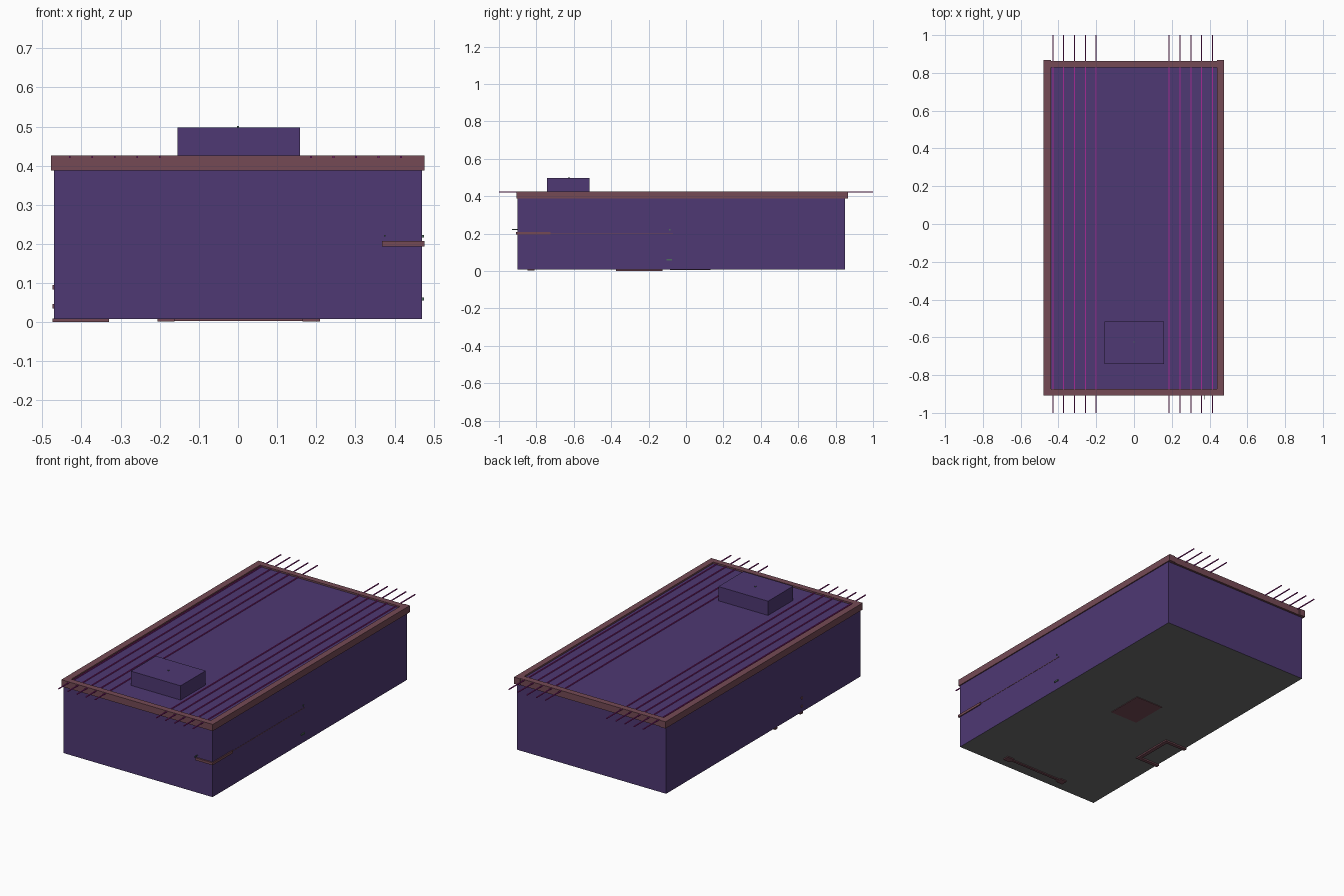
import bpy, bmesh
from mathutils import Matrix, Vector


def material(name, rgb):
    """Flat colour from 0-255 sRGB, stored as linear."""
    lin = [((c / 255 + 0.055) / 1.055) ** 2.4 if c > 10 else c / 255 / 12.92 for c in rgb]
    m = bpy.data.materials.new(name)
    m.diffuse_color = (*lin, 1)
    return m


PURPLE = material("purple", (78, 56, 115))
BROWN = material("dusty brown", (117, 74, 85))
GREY = material("underside grey", (110, 110, 110))
MAGENTA = material("magenta", (165, 42, 148))
GREEN = material("grey green", (80, 110, 95))


def boxes(name, mats, bounds):
    """One object made of boxes given as (x0, x1, y0, y1, z0, z1)."""
    bm = bmesh.new()
    for x0, x1, y0, y1, z0, z1 in bounds:
        centre = Vector((x0 + x1, y0 + y1, z0 + z1)) / 2
        size = Matrix.Diagonal((x1 - x0, y1 - y0, z1 - z0, 1))
        bmesh.ops.create_cube(bm, size=1, matrix=Matrix.Translation(centre) @ size)
    mesh = bpy.data.meshes.new(name)
    bm.to_mesh(mesh)
    bm.free()
    ob = bpy.data.objects.new(name, mesh)
    bpy.context.collection.objects.link(ob)
    for m in mats:
        mesh.materials.append(m)
    return ob


# Main body, with a grey underside
body = boxes("body", [PURPLE, GREY], [(-0.47, 0.47, -0.9, 0.85, 0.008, 0.417)])
for p in body.data.polygons:
    p.material_index = 1 if p.normal.z < -0.5 else 0

# Raised rim around the roof
Z = (0.388, 0.426)
boxes("roof_rim", [BROWN], [
    (-0.478, -0.44, -0.907, 0.867, *Z),
    (0.44, 0.476, -0.907, 0.867, *Z),
    (-0.44, 0.44, -0.907, -0.873, *Z),
    (-0.44, 0.44, 0.828, 0.862, *Z),
])

# Block on the roof with a small pin
boxes("roof_block", [PURPLE], [(-0.155, 0.158, -0.742, -0.517, 0.416, 0.498)])
boxes("block_pin", [GREEN], [(-0.003, 0.003, -0.628, -0.622, 0.496, 0.501)])

# Two groups of five long roof wires
wires = []
for start in (-0.43, 0.186):
    for i in range(5):
        x = start + i * 0.0575
        wires.append((x - 0.0025, x + 0.0025, -1, 1, 0.4195, 0.4245))
boxes("roof_wires", [MAGENTA], wires)

# Corner strip wrapping the front right edge, and its thin side extension
boxes("corner_strip", [BROWN], [
    (0.368, 0.476, -0.908, -0.895, 0.194, 0.208),
    (0.465, 0.476, -0.908, -0.724, 0.194, 0.208),
])
boxes("side_line", [BROWN], [(0.465, 0.4715, -0.724, -0.07, 0.2, 0.203)])

# Small pins on the front and right walls
boxes("wall_pins", [GREEN], [
    (0.373, 0.377, -0.93, -0.895, 0.219, 0.223),
    (0.465, 0.475, -0.09, -0.083, 0.217, 0.223),
    (0.465, 0.475, -0.105, -0.075, 0.055, 0.063),
])

# Small studs on the left wall
boxes("left_studs", [BROWN], [
    (-0.474, -0.465, -0.375, -0.365, z, z + 0.012) for z in (0.035, 0.083)
])

# U-shaped bar under the left edge
boxes("under_u_bar", [BROWN], [
    (-0.352, -0.33, -0.375, -0.125, 0, 0.01),
    (-0.474, -0.352, -0.375, -0.355, 0, 0.01),
    (-0.474, -0.352, -0.145, -0.125, 0, 0.01),
])

# Front bar underneath with wider ends
boxes("under_front_bar", [BROWN], [
    (-0.165, 0.165, -0.835, -0.82, 0.003, 0.01),
    (-0.206, -0.162, -0.848, -0.81, 0.002, 0.01),
    (0.165, 0.209, -0.848, -0.81, 0.002, 0.01),
])

# Thin plate under the middle
boxes("under_plate", [BROWN], [(-0.087, 0.087, -0.085, 0.13, 0.005, 0.01)])
